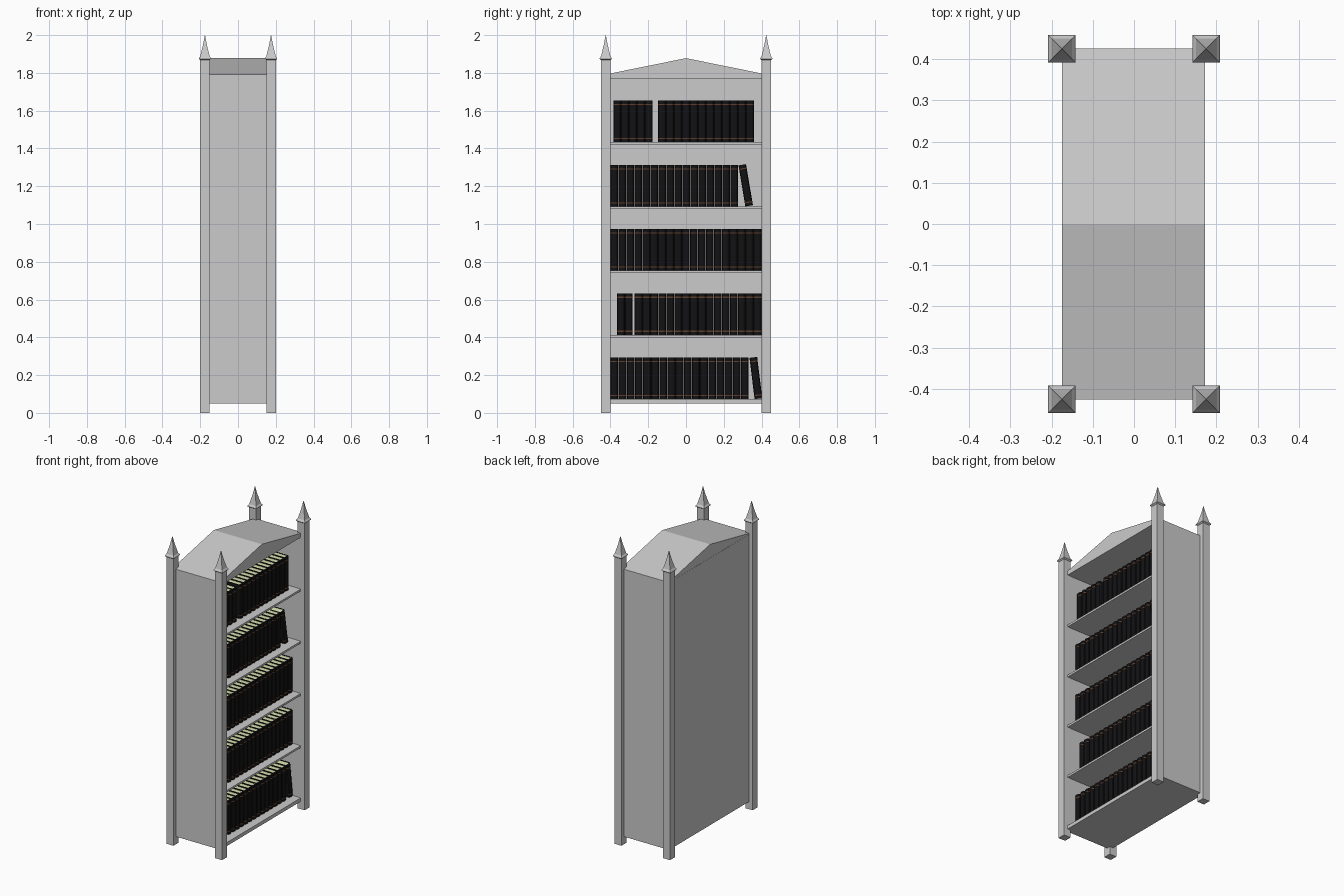
import bpy, bmesh, math
from mathutils import Matrix

if "Cube" in bpy.data.objects:
    bpy.data.objects.remove(bpy.data.objects["Cube"])


def material(name, rgb):
    m = bpy.data.materials.new(name)
    m.diffuse_color = (*rgb, 1)
    m.use_nodes = True
    m.node_tree.nodes["Principled BSDF"].inputs["Base Color"].default_value = m.diffuse_color
    return m


COVER = material("black_leather", (0.006, 0.006, 0.007))
BAND = material("brown_band", (0.12, 0.05, 0.025))
PAGE = material("page_edge", (0.68, 0.74, 0.42))


def finish(name, bm, mats=()):
    bmesh.ops.recalc_face_normals(bm, faces=bm.faces)
    mesh = bpy.data.meshes.new(name)
    bm.to_mesh(mesh)
    bm.free()
    for m in mats:
        mesh.materials.append(m)
    obj = bpy.data.objects.new(name, mesh)
    bpy.context.collection.objects.link(obj)
    return obj


def add_box(bm, x0, x1, y0, y1, z0, z1, mat=0):
    mtx = (Matrix.Translation(((x0 + x1) / 2, (y0 + y1) / 2, (z0 + z1) / 2))
           @ Matrix.Diagonal((x1 - x0, y1 - y0, z1 - z0, 1)))
    vs = bmesh.ops.create_cube(bm, size=1, matrix=mtx)["verts"]
    for f in {f for v in vs for f in v.link_faces}:
        f.material_index = mat


def box(name, *dims):
    bm = bmesh.new()
    add_box(bm, *dims)
    return finish(name, bm)


def add_prism(bm, outline, vec, mat=0):
    face = bm.faces.new([bm.verts.new(p) for p in outline])
    face.material_index = mat
    new = bmesh.ops.extrude_face_region(bm, geom=[face], use_keep_orig=True)["geom"]
    vs = [g for g in new if isinstance(g, bmesh.types.BMVert)]
    bmesh.ops.translate(bm, verts=vs, vec=vec)
    for f in {f for v in vs for f in v.link_faces}:
        f.material_index = mat


# corner posts with square flared spires (half width, height)
PROFILE = [(0.025, 0), (0.025, 1.868), (0.033, 1.874), (0.031, 1.88),
           (0.025, 1.888), (0.017, 1.92), (0.009, 1.955), (0.0008, 1.9995)]


def post(name, cx, cy):
    bm = bmesh.new()
    rings = [[bm.verts.new((cx + sx * r, cy + sy * r, z))
              for sx, sy in ((-1, -1), (1, -1), (1, 1), (-1, 1))] for r, z in PROFILE]
    for a, b in zip(rings, rings[1:]):
        for i in range(4):
            j = (i + 1) % 4
            bm.faces.new((a[i], a[j], b[j], b[i]))
    bm.faces.new(rings[0])
    bm.faces.new(rings[-1])
    finish(name, bm)


for nx, cx in (("back", -0.175), ("open", 0.175)):
    for ny, cy in (("left", -0.425), ("right", 0.425)):
        post(f"post_{nx}_{ny}", cx, cy)

# carcass
box("side_panel_left", -0.175, 0.17, -0.425, -0.402, 0.05, 1.79)
box("side_panel_right", -0.175, 0.17, 0.402, 0.425, 0.05, 1.79)
box("back_panel", -0.175, -0.155, -0.402, 0.402, 0.05, 1.79)

# gabled top
bm = bmesh.new()
add_prism(bm, [(-0.174, -0.425, 1.77), (-0.174, 0.425, 1.77), (-0.174, 0.425, 1.792),
               (-0.174, 0, 1.878), (-0.174, -0.425, 1.792)], (0.346, 0, 0))
finish("gabled_top", bm)

# shelves
LEVELS = [0.073 + 0.34 * i for i in range(5)]
for i, z in enumerate(LEVELS):
    box(f"shelf_{i + 1}", -0.16, 0.172, -0.404, 0.404, z - (0.023 if i == 0 else 0.013), z)

# one book, standing at the origin with its spine toward +x
T, H, BACK, FRONT, BULGE = 0.0408, 0.22, -0.045, 0.108, 0.012


def spine(grow, z):
    pts = []
    for k in range(7):
        a = math.pi * (k / 6 - 0.5)
        pts.append((FRONT + (BULGE + grow) * math.cos(a), T / 2 * (1 + math.sin(a)), z))
    return pts


bm = bmesh.new()
add_box(bm, BACK, FRONT, 0, 0.004, 0, H)
add_box(bm, BACK, FRONT, T - 0.004, T, 0, H)
add_prism(bm, spine(0, 0), (0, 0, H))
for z in (0.016, 0.196):
    add_prism(bm, spine(0.0015, z), (0, 0, 0.006), 1)
add_box(bm, BACK + 0.005, FRONT, 0.004, T - 0.004, 0.004, H - 0.003, 2)
book_mesh = finish("book", bm, (COVER, BAND, PAGE))
mesh = book_mesh.data
bpy.data.objects.remove(book_mesh)


def place_book(row, n, y, z, tilt=0):
    obj = bpy.data.objects.new(f"book_row{row + 1}_{n + 1}", mesh)
    obj.location = (0, y, z)
    obj.rotation_euler.x = tilt
    bpy.context.collection.objects.link(obj)


# runs of books per shelf, bottom up: (start y, count, pitch)
ROWS = [[(-0.4, 17, 0.0432)],
        [(-0.365, 2, 0.042), (-0.272, 16, 0.042)],
        [(-0.4, 19, 0.0421)],
        [(-0.4, 16, 0.0423)],
        [(-0.385, 5, 0.042), (-0.147, 12, 0.0423)]]
for r, runs in enumerate(ROWS):
    n = 0
    for start, count, pitch in runs:
        for i in range(count):
            place_book(r, n, start + i * pitch, LEVELS[r])
            n += 1

# leaning end books
place_book(0, 17, 0.363, LEVELS[0], math.radians(7))
place_book(3, 16, 0.314, LEVELS[3], math.radians(9.5))
